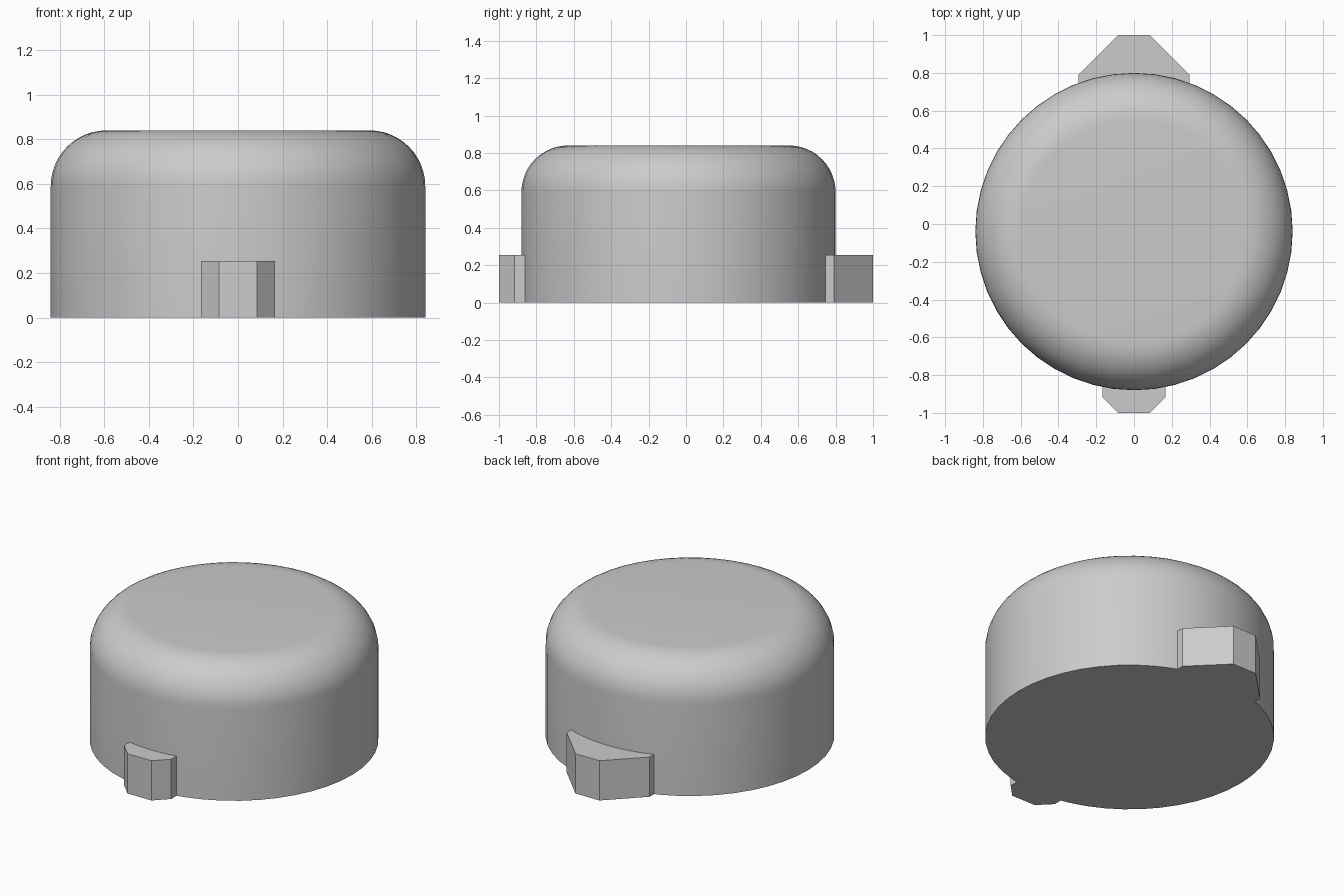
import bpy, bmesh, math
from mathutils import Matrix

cube = bpy.data.objects.get("Cube")
if cube:
    bpy.data.objects.remove(cube, do_unlink=True)

RADIUS, HEIGHT, CENTRE_Y = 0.84, 0.84, -0.04
TAB_HEIGHT = 0.255

grey = bpy.data.materials.new("light grey")
grey.use_nodes = True
colour = (0.6, 0.6, 0.6, 1)
grey.diffuse_color = colour
grey.node_tree.nodes["Principled BSDF"].inputs["Base Color"].default_value = colour


def make_object(name, bm):
    bmesh.ops.recalc_face_normals(bm, faces=bm.faces)
    mesh = bpy.data.meshes.new(name)
    bm.to_mesh(mesh)
    bm.free()
    mesh.materials.append(grey)
    obj = bpy.data.objects.new(name, mesh)
    bpy.context.collection.objects.link(obj)
    return obj


# Round cap body with a filleted top rim
bm = bmesh.new()
bmesh.ops.create_cone(bm, cap_ends=True, segments=48, radius1=RADIUS, radius2=RADIUS,
                      depth=HEIGHT, matrix=Matrix.Translation((0, CENTRE_Y, HEIGHT / 2)))
rim = [e for e in bm.edges if all(v.co.z > HEIGHT - 0.01 for v in e.verts)]
bmesh.ops.bevel(bm, geom=rim, offset=0.25, segments=12, profile=0.5, affect='EDGES')
body = make_object("cap_body", bm)
bpy.ops.object.select_all(action='DESELECT')
body.select_set(True)
bpy.context.view_layer.objects.active = body
bpy.ops.object.shade_smooth_by_angle(angle=math.radians(30))


# Chamfered tab whose inner side follows the round body
def make_tab(name, side, half_width, shoulder_y, tip_half=0.085):
    r = RADIUS - 0.004
    limit = math.asin(half_width / r)
    outline = [(half_width, shoulder_y), (tip_half, side),
               (-tip_half, side), (-half_width, shoulder_y)]
    for i in range(9):
        a = limit * (i / 4 - 1)
        outline.append((r * math.sin(a), CENTRE_Y + side * r * math.cos(a)))
    bm = bmesh.new()
    base = bm.faces.new([bm.verts.new((x, y, 0)) for x, y in outline])
    top = bmesh.ops.extrude_face_region(bm, geom=[base], use_keep_orig=True)["geom"]
    bmesh.ops.translate(bm, vec=(0, 0, TAB_HEIGHT),
                        verts=[g for g in top if isinstance(g, bmesh.types.BMVert)])
    return make_object(name, bm)


make_tab("front_tab", -1, 0.167, -0.917)
make_tab("back_tab", 1, 0.295, 0.79)
